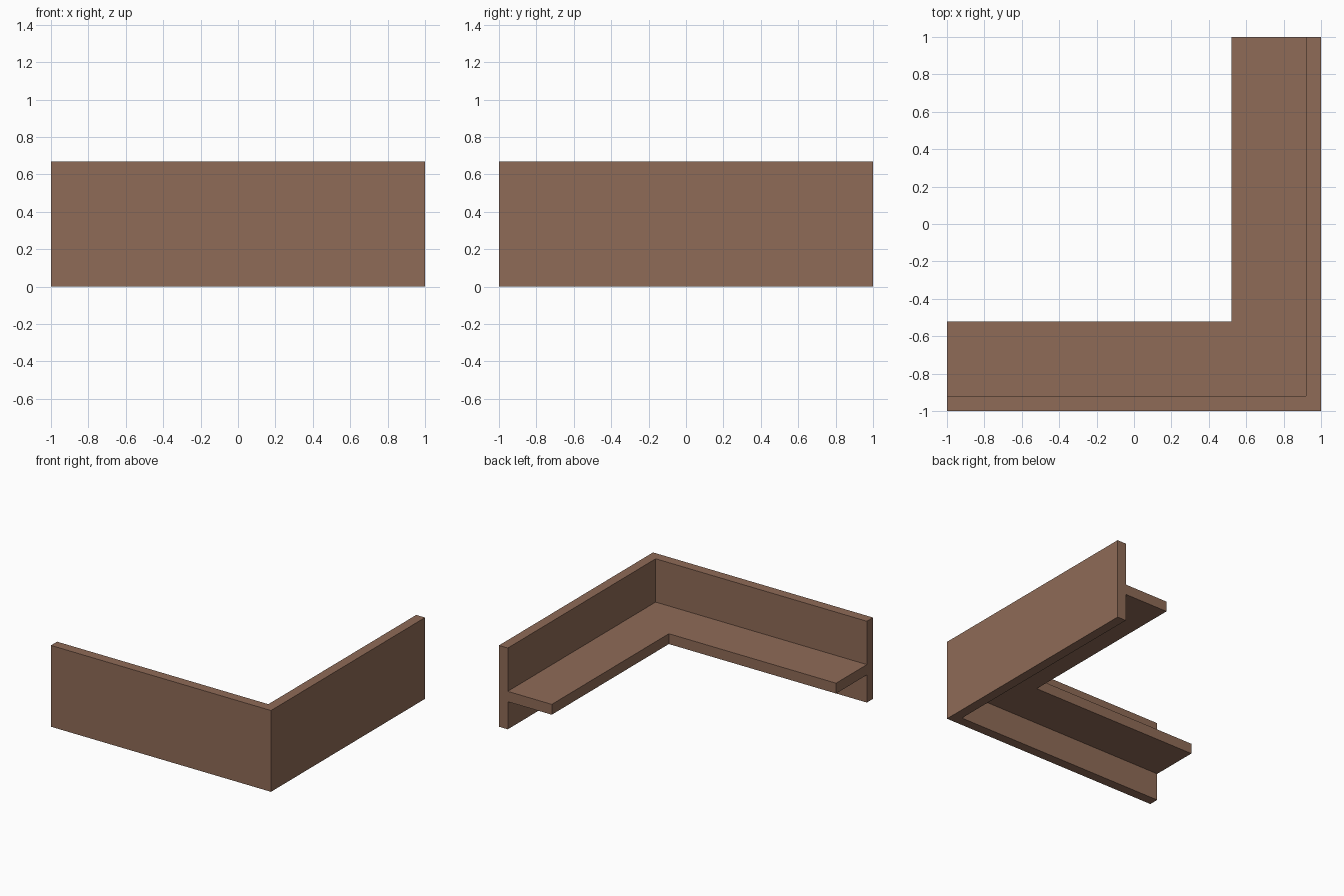
import bpy, bmesh

if "Cube" in bpy.data.objects:
    bpy.data.objects.remove(bpy.data.objects["Cube"])

H = 0.668            # wall height
WALL = 0.08          # wall thickness
SHELF_EDGE = 0.52    # inner corner of the shelf
SHELF_Z = (0.227, 0.312)

brown = bpy.data.materials.new("brown")
brown.diffuse_color = (0.275, 0.147, 0.095, 1)
brown.use_nodes = True
brown.node_tree.nodes["Principled BSDF"].inputs["Base Color"].default_value = brown.diffuse_color


def l_prism(name, outer, inner, z0, z1):
    """L-shaped slab along the front and right sides, between two offsets."""
    pts = [(-1, -outer), (outer, -outer), (outer, 1),
           (inner, 1), (inner, -inner), (-1, -inner)]
    bm = bmesh.new()
    face = bm.faces.new([bm.verts.new((x, y, z0)) for x, y in pts])
    ext = bmesh.ops.extrude_face_region(bm, geom=[face])
    top = [v for v in ext["geom"] if isinstance(v, bmesh.types.BMVert)]
    bmesh.ops.translate(bm, verts=top, vec=(0, 0, z1 - z0))
    bmesh.ops.recalc_face_normals(bm, faces=bm.faces)
    mesh = bpy.data.meshes.new(name)
    bm.to_mesh(mesh)
    bm.free()
    mesh.materials.append(brown)
    obj = bpy.data.objects.new(name, mesh)
    bpy.context.collection.objects.link(obj)
    return obj


# Upright corner wall
l_prism("corner_wall", 1.0, 1.0 - WALL, 0, H)
# Horizontal ledge on the inner side
l_prism("inner_ledge", 1.0 - WALL, SHELF_EDGE, *SHELF_Z)
